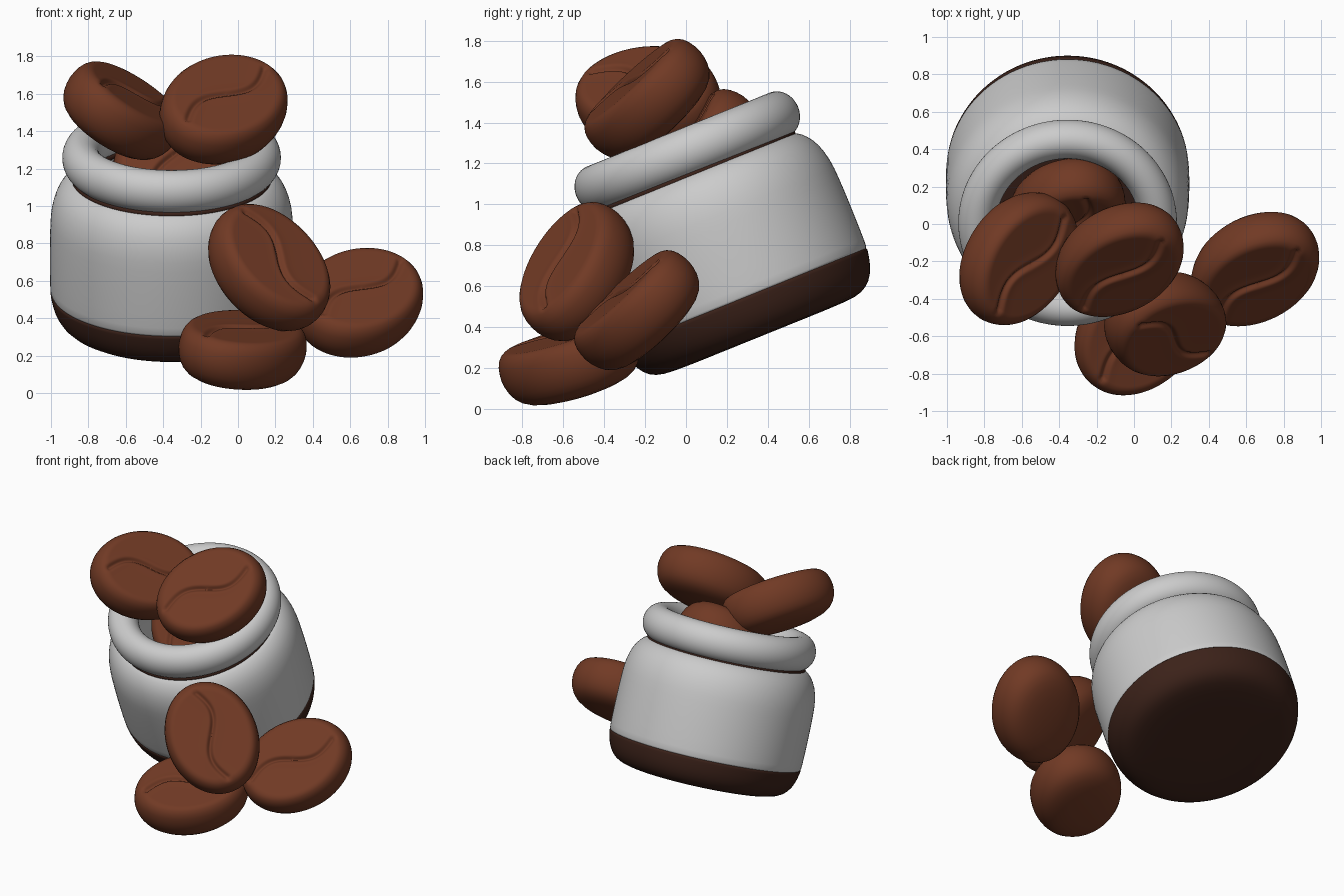
import bpy, bmesh
from math import sin, cos, pi, radians, exp
from mathutils import Matrix, Vector

if "Cube" in bpy.data.objects:
    bpy.data.objects.remove(bpy.data.objects["Cube"])


def material(name, rgb):
    m = bpy.data.materials.new(name)
    m.diffuse_color = (*rgb, 1)
    m.use_nodes = True
    m.node_tree.nodes["Principled BSDF"].inputs["Base Color"].default_value = m.diffuse_color
    return m


BEAN = material("roasted_brown", (0.165, 0.042, 0.018))
DARK = material("dark_brown", (0.045, 0.016, 0.01))


def finish(bm, name, matrix, mat=None):
    bmesh.ops.remove_doubles(bm, verts=bm.verts, dist=1e-5)
    bmesh.ops.recalc_face_normals(bm, faces=bm.faces)
    for f in bm.faces:
        f.smooth = True
    me = bpy.data.meshes.new(name)
    bm.to_mesh(me)
    bm.free()
    ob = bpy.data.objects.new(name, me)
    bpy.context.collection.objects.link(ob)
    ob.matrix_world = matrix
    if mat:
        me.materials.append(mat)
    return ob


def spin(profile, segs, point, closed=False):
    """Sweep (radius, height) points around z; point() places each vertex."""
    bm = bmesh.new()
    rings = [[bm.verts.new(point(r, z, 2 * pi * i / segs)) for i in range(segs)]
             for r, z in profile]
    pairs = list(zip(rings, rings[1:]))
    if closed:
        pairs.append((rings[-1], rings[0]))
    for a, b in pairs:
        for i in range(segs):
            j = (i + 1) % segs
            bm.faces.new((a[i], a[j], b[j], b[i]))
    return bm


# Tilted jar: every part is turned around one leaning axis
JAR = Matrix.Translation((-0.355, 0.434, 0.172)) @ Matrix.Rotation(radians(22), 4, 'X')


def lathe(name, profile, mat=None, closed=False, shift=0):
    bm = spin(profile, 64, lambda r, z, t: (r * cos(t), r * sin(t) + shift, z), closed)
    ob = finish(bm, name, JAR, mat)
    mod = ob.modifiers.new("smooth", 'SUBSURF')
    mod.levels = mod.render_levels = 1
    return ob


lathe("jar_base", [(0, .195), (.25, .195), (.47, .195), (.545, .208), (.598, .245),
                   (.632, .31), (.645, .37), (.65, .40), (.645, .405), (.5, .405),
                   (0, .405)], DARK)
lathe("jar_body", [(.648, .395), (.651, .42), (.653, .62), (.65, .78), (.645, .87),
                   (.62, .96), (.585, 1.015), (.54, 1.055), (.50, 1.06), (.44, 1.05),
                   (.52, .95), (.58, .8), (.58, .42), (.62, .395)], closed=True)
lathe("jar_neck", [(.42, 1.03), (.53, 1.03), (.54, 1.055), (.53, 1.08),
                   (.42, 1.08)], DARK, closed=True)
lathe("jar_rim", [(.483 + .104 * cos(k * pi / 10), 1.167 + .118 * sin(k * pi / 10))
                  for k in range(20)], closed=True, shift=.01)

# Bean: oval dome with a flat face and a pressed S-shaped crease
LONG, WIDE, CREASE = 0.383, 0.305, 0.30
SHELL = [(0.80, .138), (.85, .135), (.90, .124), (.95, .102), (.98, .075), (.996, .042),
         (1.0, .01), (.985, -.025), (.955, -.058), (.905, -.09), (.83, -.117), (.72, -.138),
         (.58, -.152), (.4, -.162), (.2, -.166), (0, -.168)]
BEAN_PROFILE = [(0.80 * k / 34, .138) for k in range(34)] + SHELL


def bean_point(r, z, t):
    x, y = LONG * r * cos(t), WIDE * r * sin(t)
    if z > 0.09:
        u = max(-1, min(1, x / CREASE))
        side = (y + 0.055 * sin(pi * u)) / (1 + 0.33 * cos(pi * u) ** 2) ** 0.5
        d = (side ** 2 + (x - u * CREASE) ** 2) ** 0.5
        z += 0.005 * exp(-(d / .04) ** 2) - 0.024 * exp(-(d / .016) ** 2)
    return x, y, z


def bean(name, centre, long_dir, face_dir):
    n = Vector(face_dir).normalized()
    d = Vector(long_dir)
    d = (d - n * d.dot(n)).normalized()
    m = Matrix((d, n.cross(d), n)).transposed().to_4x4()
    finish(spin(BEAN_PROFILE, 144, bean_point), name,
           Matrix.Translation(centre) @ m, BEAN)


# Beans on the rim, in the jar and heaped in front
leaning = ((.69, .52, .51), (.13, -.70, .70))
bean("bean_rim_right", (-.08, -.18, 1.505), *leaning)
bean("bean_front_right", (.645, -.23, .472), *leaning)
bean("bean_rim_left", (-.627, -.18, 1.50), (.57, .80, -.15), (.58, -.27, .77))
bean("bean_front_upper", (.158, -.524, .661), (.59, -.25, -.76), (.45, -.70, .57))
bean("bean_front_lower", (.022, -.565, .225), (.69, .69, .22), (.13, -.31, .94))
bean("bean_inside", (-.36, .09, 1.205), (.3, .45, .82), (.1, -.86, .5))
